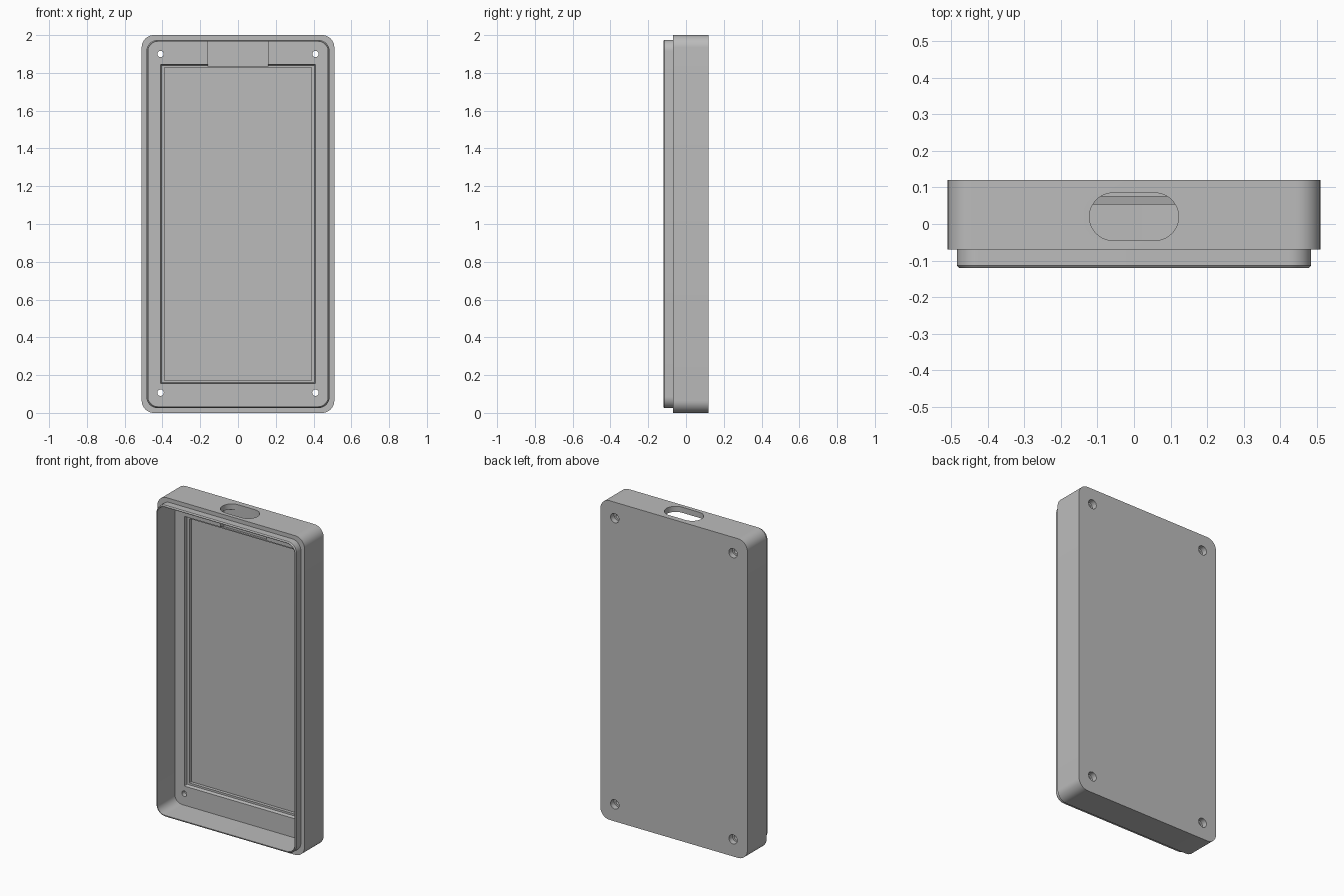
import bpy, bmesh, math

if "Cube" in bpy.data.objects:
    bpy.data.objects.remove(bpy.data.objects["Cube"])

grey = bpy.data.materials.new("plain grey")
grey.use_nodes = True
colour = (0.5, 0.5, 0.5, 1)
grey.diffuse_color = colour
grey.node_tree.nodes["Principled BSDF"].inputs["Base Color"].default_value = colour


def ring(half_x, half_z, radius, steps=10):
    """Rounded rectangle outline around the origin, as x and z pairs."""
    points = []
    for corner, (sx, sz) in enumerate([(1, 1), (-1, 1), (-1, -1), (1, -1)]):
        for i in range(steps + 1):
            a = math.pi / 2 * (corner + i / steps)
            points.append((sx * (half_x - radius) + radius * math.cos(a),
                           sz * (half_z - radius) + radius * math.sin(a)))
    return points


def loft(name, loops):
    """Skin a list of point loops and cap both ends."""
    bm = bmesh.new()
    rows = [[bm.verts.new(p) for p in loop] for loop in loops]
    n = len(rows[0])
    for a, b in zip(rows, rows[1:]):
        for i in range(n):
            j = (i + 1) % n
            bm.faces.new((a[i], a[j], b[j], b[i]))
    bm.faces.new(rows[0])
    bm.faces.new(rows[-1])
    bmesh.ops.recalc_face_normals(bm, faces=bm.faces)
    mesh = bpy.data.meshes.new(name)
    bm.to_mesh(mesh)
    bm.free()
    obj = bpy.data.objects.new(name, mesh)
    bpy.context.collection.objects.link(obj)
    mesh.materials.append(grey)
    return obj


def cut(target, cutter):
    cutter.hide_render = True
    mod = target.modifiers.new("cut", "BOOLEAN")
    mod.operation = "DIFFERENCE"
    mod.solver = "EXACT"
    mod.object = cutter
    bpy.context.view_layer.objects.active = target
    bpy.ops.object.modifier_apply(modifier=mod.name)
    bpy.data.objects.remove(cutter)


# Shell from the back plate, over the lip, into the cavity and stepped recess
sections = [  # y, half width, half height, corner radius
    (0.12, 0.51, 1.0, 0.065), (-0.07, 0.51, 1.0, 0.065),
    (-0.07, 0.485, 0.975, 0.06), (-0.113, 0.485, 0.975, 0.06),
    (-0.12, 0.479, 0.969, 0.054), (-0.12, 0.475, 0.965, 0.05),
    (0.054, 0.475, 0.965, 0.05),
    (0.054, 0.41, 0.845, 0.002), (0.075, 0.405, 0.84, 0.002),
    (0.075, 0.39, 0.828, 0.002), (0.095, 0.39, 0.828, 0.002)]
case = loft("case_shell", [[(x, y, z + 1) for x, z in ring(hx, hz, r)]
                           for y, hx, hz, r in sections])

# Connector channel in the floor and rounded port in the top wall
cut(case, loft("channel_cutter", [[(x, y, z + 1.9) for x, z in ring(0.16, 0.065, 0.001, 1)]
                                  for y in (0.0, 0.088)]))
cut(case, loft("port_cutter", [[(x, y + 0.02, z) for x, y in ring(0.122, 0.065, 0.0645)]
                               for z in (1.93, 2.1)]))

# Corner screw holes with counterbores on the back
for sx in (-1, 1):
    for z0 in (0.107, 1.9):
        for radius, y0 in ((0.017, 0.0), (0.029, 0.085)):
            circle = ring(radius, radius, radius * 0.99, 6)
            cut(case, loft("hole_cutter", [[(sx * 0.41 + x, y, z0 + z) for x, z in circle]
                                           for y in (y0, 0.2)]))

bpy.ops.object.select_all(action="DESELECT")
case.select_set(True)
bpy.context.view_layer.objects.active = case
bpy.ops.object.shade_smooth_by_angle(angle=math.radians(30))
